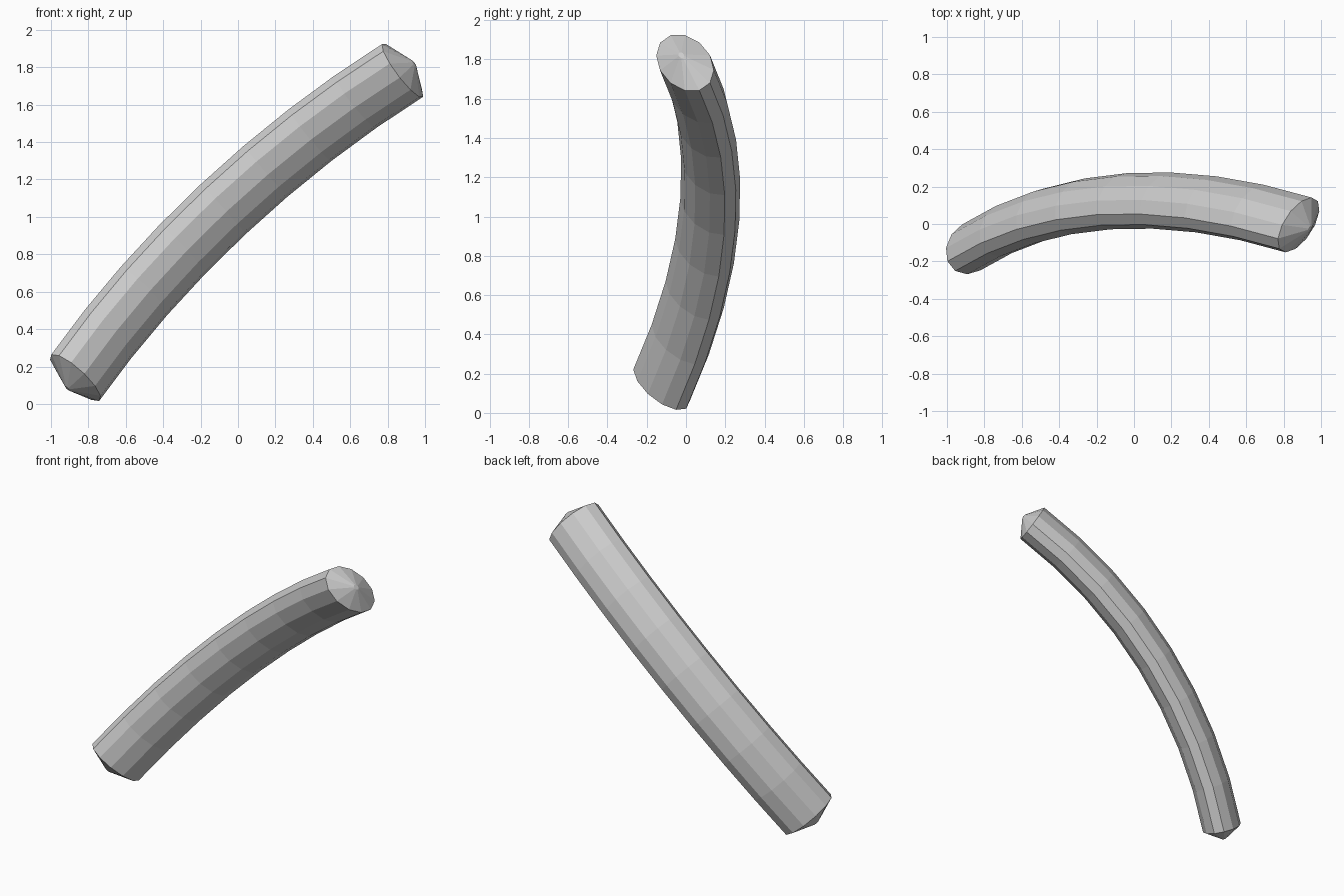
import bpy, bmesh, math
from mathutils import Vector

if "Cube" in bpy.data.objects:
    bpy.data.objects.remove(bpy.data.objects["Cube"])

# Curved bar: a faceted oval section swept along a planar arc
SIDES, SEGMENTS = 12, 8
WIDE, THIN = 0.197, 0.128          # half sizes of the oval section
CAP, TIP = 0.075, 0.10             # end cone height, tip scale
start = Vector((-0.87, -0.125, 0.14))
end = Vector((0.88, -0.005, 1.783))
sagitta = 0.22

chord = end - start
half = chord.length / 2
u = chord.normalized()
n = Vector((-0.364, 0.863, 0.39))
n = (n - u * n.dot(u)).normalized()    # bulge direction
wide_axis = u.cross(n)
radius = (half * half + sagitta * sagitta) / (2 * sagitta)
sweep = math.asin(half / radius)
centre = (start + end) / 2 + n * (sagitta - radius)

bm = bmesh.new()


def ring(angle, offset=0.0, scale=1.0):
    normal = n * math.cos(angle) + u * math.sin(angle)
    tangent = u * math.cos(angle) - n * math.sin(angle)
    mid = centre + normal * radius + tangent * offset
    verts = []
    for i in range(SIDES):
        a = 2 * math.pi * (i + 0.5) / SIDES
        verts.append(bm.verts.new(mid + wide_axis * (WIDE * scale * math.cos(a))
                                  + normal * (THIN * scale * math.sin(a))))
    return verts


# Body rings with a shallow cone at each end
rings = [ring(-sweep, -CAP, TIP)]
rings += [ring(-sweep + 2 * sweep * i / SEGMENTS) for i in range(SEGMENTS + 1)]
rings.append(ring(sweep, CAP, TIP))
for a, b in zip(rings, rings[1:]):
    for i in range(SIDES):
        j = (i + 1) % SIDES
        bm.faces.new((a[i], a[j], b[j], b[i]))
bm.faces.new(rings[0])
bm.faces.new(rings[-1])
bmesh.ops.recalc_face_normals(bm, faces=bm.faces)

mesh = bpy.data.meshes.new("curved_bar")
bm.to_mesh(mesh)
bm.free()
bpy.context.collection.objects.link(bpy.data.objects.new("curved_bar", mesh))
